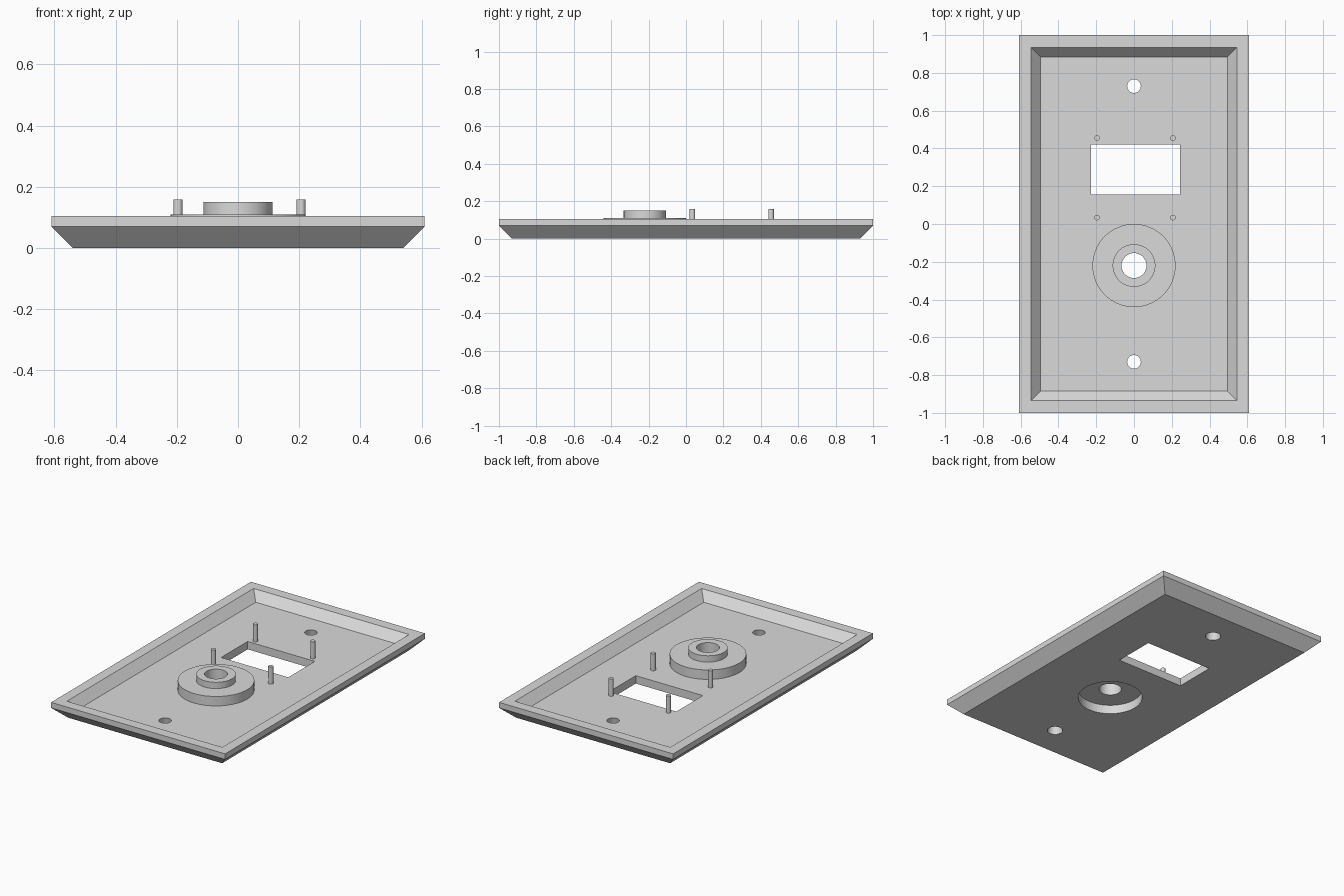
import bpy, bmesh, math

cube = bpy.data.objects.get("Cube")
if cube:
    bpy.data.objects.remove(cube, do_unlink=True)

grey = bpy.data.materials.new("light_grey")
grey.use_nodes = True
colour = (0.7, 0.7, 0.7, 1)
grey.diffuse_color = colour
grey.node_tree.nodes["Principled BSDF"].inputs["Base Color"].default_value = colour

FLOOR = 0.05
BOSS_Y = -0.22
SEGS = 64


def finish(name, bm):
    bmesh.ops.recalc_face_normals(bm, faces=bm.faces)
    mesh = bpy.data.meshes.new(name)
    bm.to_mesh(mesh)
    bm.free()
    mesh.materials.append(grey)
    obj = bpy.data.objects.new(name, mesh)
    bpy.context.collection.objects.link(obj)
    return obj


def loft(name, rings, caps):
    """Bridge matching rings of points; cap the ends or join last to first."""
    bm = bmesh.new()
    loops = [[bm.verts.new(p) for p in ring] for ring in rings]
    pairs = list(zip(loops, loops[1:]))
    if caps:
        bm.faces.new(loops[0])
        bm.faces.new(loops[-1])
    else:
        pairs.append((loops[-1], loops[0]))
    for a, b in pairs:
        n = len(a)
        for i in range(n):
            j = (i + 1) % n
            bm.faces.new((a[i], a[j], b[j], b[i]))
    return finish(name, bm)


def rect(x0, x1, y0, y1, z):
    return [(x0, y0, z), (x1, y0, z), (x1, y1, z), (x0, y1, z)]


def circle(x, y, r, z, n=SEGS):
    steps = [2 * math.pi * i / n for i in range(n)]
    return [(x + r * math.cos(a), y + r * math.sin(a), z) for a in steps]


def smooth(obj):
    bpy.ops.object.select_all(action='DESELECT')
    obj.select_set(True)
    bpy.context.view_layer.objects.active = obj
    bpy.ops.object.shade_smooth_by_angle(angle=math.radians(30))


def cut(target, cutter):
    cutter.hide_render = True
    mod = target.modifiers.new("cut", 'BOOLEAN')
    mod.operation = 'DIFFERENCE'
    mod.solver = 'EXACT'
    mod.object = cutter
    bpy.ops.object.select_all(action='DESELECT')
    target.select_set(True)
    bpy.context.view_layer.objects.active = target
    bpy.ops.object.modifier_apply(modifier=mod.name)
    bpy.data.objects.remove(cutter, do_unlink=True)


# Tray-shaped plate: bevelled underside, straight rim, sloped inner walls
sections = [(0.54, 0.93, 0), (0.61, 1, 0.07), (0.61, 1, 0.105),
            (0.545, 0.935, 0.105), (0.495, 0.885, FLOOR)]
plate = loft("wall_plate", [rect(-x, x, -y, y, z) for x, y, z in sections], True)

# Rectangular window
cut(plate, loft("window_cutter",
                [rect(-0.228, 0.243, 0.156, 0.422, z) for z in (-0.1, 0.2)], True))

# Countersunk screw holes, wider underneath
for y in (-0.73, 0.73):
    cut(plate, loft("screw_cutter", [circle(0, y, 0.048, -0.01, 32),
                                     circle(0, y, 0.034, FLOOR + 0.01, 32)], True))

# Opening that the round boss sits in
cut(plate, loft("boss_cutter", [circle(0, BOSS_Y, 0.2, z) for z in (-0.1, 0.2)], True))
smooth(plate)

# Stepped round boss with a centre hole and a recess underneath
profile = [(0.19, 0), (0.2, 0), (0.2, FLOOR), (0.22, FLOOR), (0.22, 0.11),
           (0.113, 0.11), (0.113, 0.15), (0.066, 0.15), (0.066, 0.057), (0.19, 0.057)]
smooth(loft("round_boss", [circle(0, BOSS_Y, r, z) for r, z in profile], False))

# Four mounting pins around the window
for side, x in (("right", -0.196), ("left", 0.206)):
    for end, y in (("front", 0.034), ("back", 0.455)):
        smooth(loft(f"{end}_{side}_pin",
                    [circle(x, y, 0.0147, z, 24) for z in (FLOOR - 0.01, 0.158)], True))
